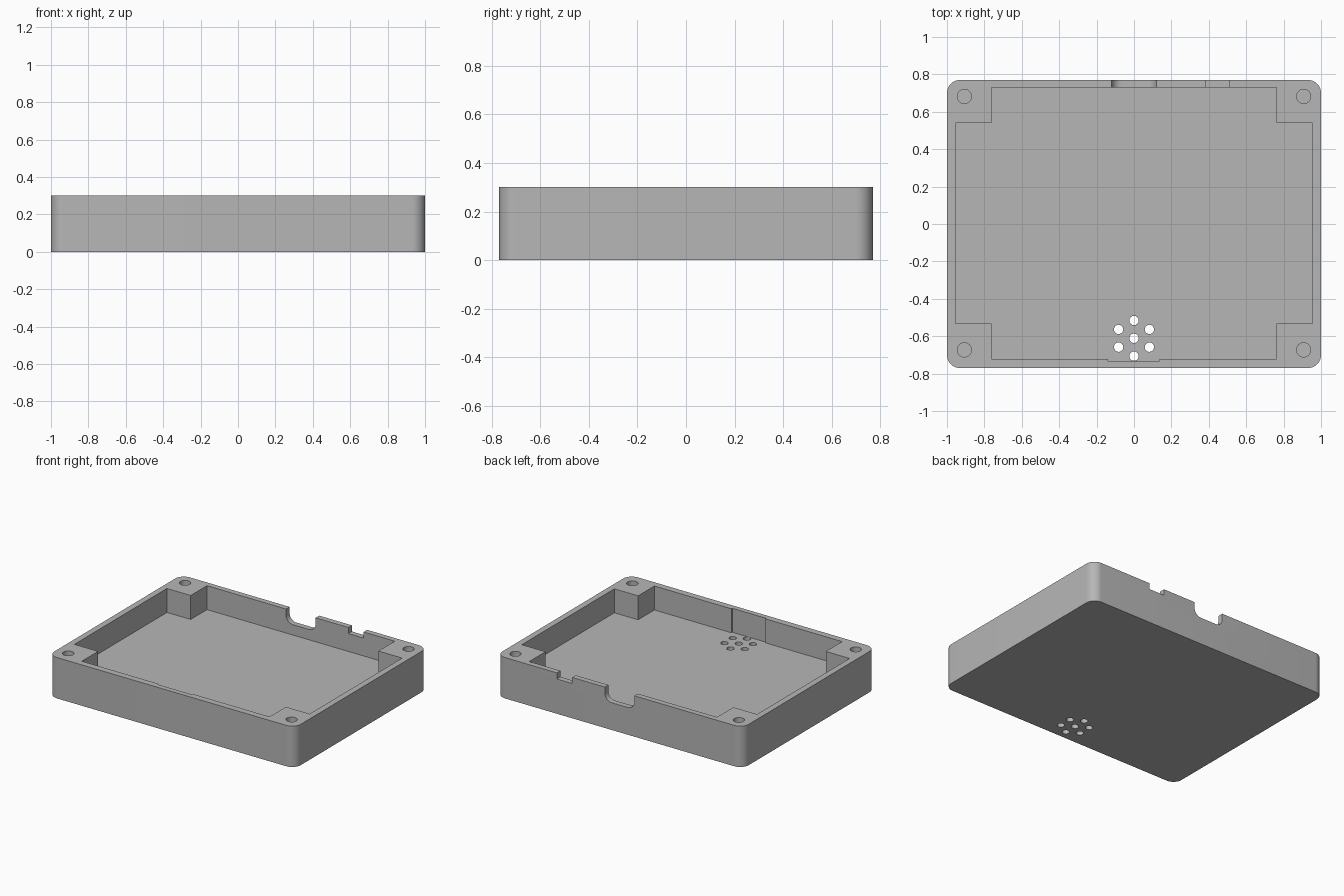
import bpy, bmesh
from math import sin, cos, pi, radians

if "Cube" in bpy.data.objects:
    bpy.data.objects.remove(bpy.data.objects["Cube"], do_unlink=True)

HEIGHT, FLOOR = 0.30, 0.124
ABOVE = HEIGHT + 0.1

grey = bpy.data.materials.new("plain grey")
grey.use_nodes = True
GREY = (0.47, 0.47, 0.47, 1)
grey.diffuse_color = GREY
grey.node_tree.nodes["Principled BSDF"].inputs["Base Color"].default_value = GREY


def arc(cx, cy, r, start, end, n):
    """Points along an arc, angles in degrees."""
    return [(cx + r * cos(radians(start + (end - start) * i / n)),
             cy + r * sin(radians(start + (end - start) * i / n))) for i in range(n + 1)]


def circle(cx, cy, r, n=32):
    return arc(cx, cy, r, 0, 360, n)[:-1]


def prism(name, outline, low, high, upright=False):
    """Extrude an outline along z, or along y when upright (outline is then x, z)."""
    bm = bmesh.new()
    place = (lambda u, v, w: (u, w, v)) if upright else (lambda u, v, w: (u, v, w))
    face = bm.faces.new([bm.verts.new(place(u, v, low)) for u, v in outline])
    side = bmesh.ops.extrude_face_region(bm, geom=[face])["geom"]
    move = place(0, 0, high - low)
    bmesh.ops.translate(bm, vec=move, verts=[g for g in side if isinstance(g, bmesh.types.BMVert)])
    bmesh.ops.recalc_face_normals(bm, faces=bm.faces[:])
    mesh = bpy.data.meshes.new(name)
    bm.to_mesh(mesh)
    bm.free()
    mesh.materials.append(grey)
    obj = bpy.data.objects.new(name, mesh)
    bpy.context.collection.objects.link(obj)
    return obj


def cut(body, cutter):
    """Subtract the cutter from the body and discard it."""
    cutter.hide_render = True
    mod = body.modifiers.new("cut", 'BOOLEAN')
    mod.operation, mod.solver, mod.object = 'DIFFERENCE', 'EXACT', cutter
    bpy.context.view_layer.objects.active = body
    bpy.ops.object.modifier_apply(modifier=mod.name)
    bpy.data.objects.remove(cutter, do_unlink=True)


# Outer block with rounded upright corners
W, D, R = 1.0, 0.77, 0.07
outline = []
for k, (sx, sy) in enumerate([(1, 1), (-1, 1), (-1, -1), (1, -1)]):
    outline += arc(sx * (W - R), sy * (D - R), R, 90 * k, 90 * k + 90, 12)
tray = prism("enclosure_tray", outline, 0, HEIGHT)

# Cavity that leaves four corner posts and a shallow recess in the front wall
px, ix = 0.762, 0.955
back, front, recess = 0.729, -0.722, -0.732
post_back, post_front = 0.54, -0.533
cavity = [(px, back), (-px, back), (-px, post_back), (-ix, post_back),
          (-ix, post_front), (-px, post_front), (-px, front),
          (-0.14, front), (-0.14, recess), (0.137, recess), (0.137, front),
          (px, front), (px, post_front), (ix, post_front), (ix, post_back), (px, post_back)]
cut(tray, prism("cavity_cutter", cavity, FLOOR, ABOVE))

# Blind screw holes in the posts
for x in (-0.907, 0.907):
    for y in (-0.673, 0.682):
        cut(tray, prism("screw_hole_cutter", circle(x, y, 0.038), 0.1, ABOVE))

# Speaker holes through the floor: one in the middle, six around it
centres = [(0, -0.611)] + [(0.095 * sin(k * pi / 3), -0.611 + 0.095 * cos(k * pi / 3)) for k in range(6)]
for x, y in centres:
    cut(tray, prism("speaker_hole_cutter", circle(x, y, 0.025, 24), -0.1, FLOOR + 0.02))

# Large back opening with a rounded bottom
hw, r, z = 0.12, 0.055, HEIGHT - 0.1
opening = [(-hw, ABOVE)] + arc(-hw + r, z + r, r, 180, 270, 10) \
    + arc(hw - r, z + r, r, 270, 360, 10) + [(hw, ABOVE)]
cut(tray, prism("port_cutter", opening, 0.70, 0.85, upright=True))

# Small square back notch
z = HEIGHT - 0.045
cut(tray, prism("notch_cutter", [(0.385, z), (0.51, z), (0.51, ABOVE), (0.385, ABOVE)],
                0.70, 0.85, upright=True))

# Smooth the round walls and keep the edges crisp
bpy.ops.object.select_all(action='DESELECT')
tray.select_set(True)
bpy.context.view_layer.objects.active = tray
bpy.ops.object.shade_smooth_by_angle(angle=radians(30))
